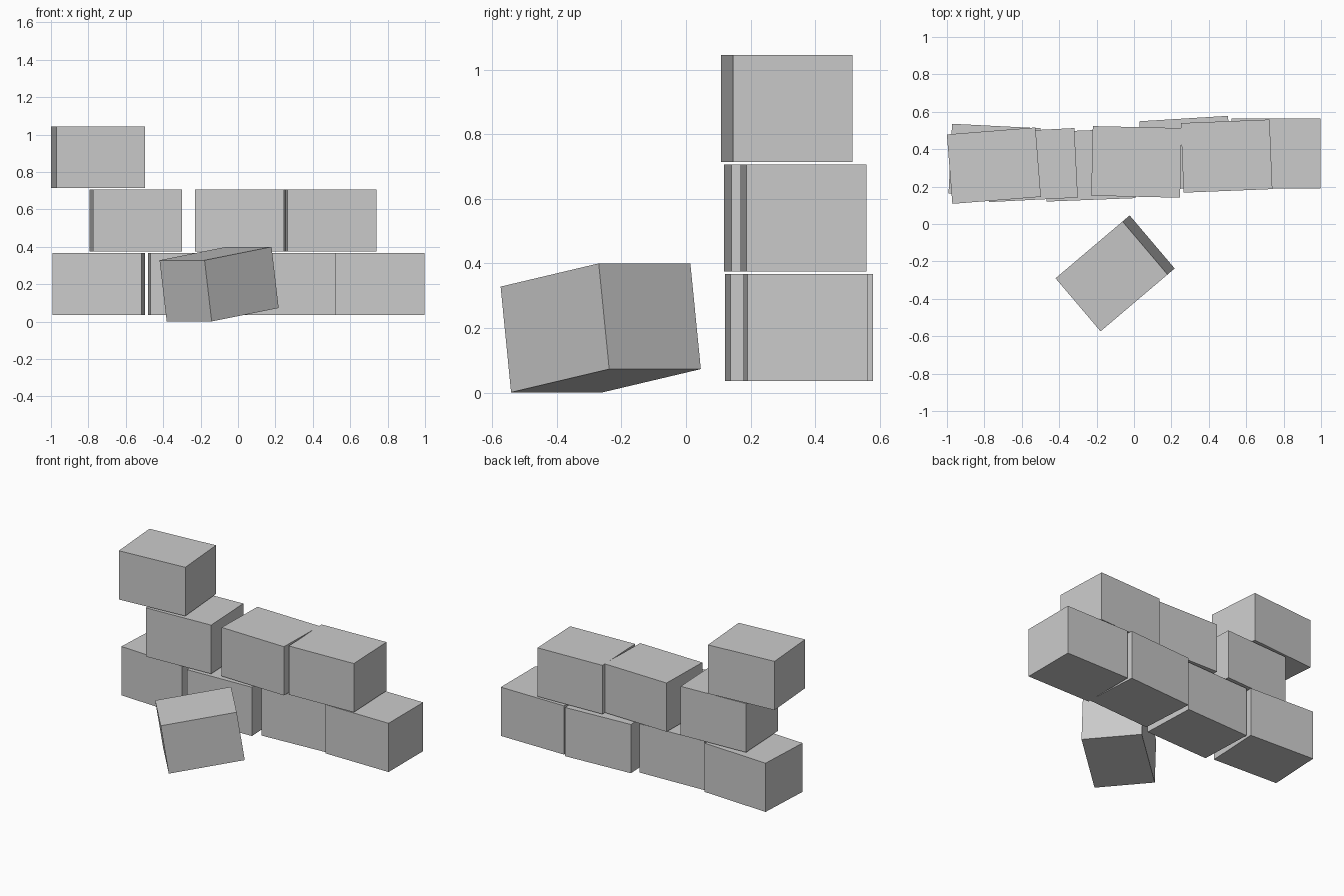
import bpy
from math import radians

if "Cube" in bpy.data.objects:
    bpy.data.objects.remove(bpy.data.objects["Cube"])

SIZE = (0.475, 0.372, 0.331)   # every block shares one size
BASE = 0.202                   # centre height of the bottom course
PITCH = 0.3385                 # course spacing, including the thin gap


def block(name, loc, yaw, tilt=0.0):
    bpy.ops.mesh.primitive_cube_add(size=1)
    ob = bpy.context.object
    ob.name = name
    ob.scale = SIZE
    bpy.ops.object.transform_apply(location=False, rotation=False, scale=True)
    ob.location = loc
    ob.rotation_euler = (0, radians(-tilt), radians(yaw))
    return ob


# Wall courses: (x, y, yaw) of each block, bottom course first
courses = [
    [(-0.745, 0.338, -2.9), (-0.237, 0.315, 2.2),
     (0.277, 0.378, 3.5), (0.760, 0.377, 0.0)],
    [(-0.547, 0.315, 2.9), (0.013, 0.332, -1.3), (0.495, 0.363, 2.3)],
    [(-0.749, 0.312, 4.5)],
]
for row, blocks in enumerate(courses):
    for i, (x, y, yaw) in enumerate(blocks):
        block(f"wall_block_row{row + 1}_{i + 1}", (x, y, BASE + row * PITCH), yaw)

# Fallen block lying tilted in front of the wall
block("fallen_block", (-0.101, -0.264, 0.2005), 40.3, 8.7)
